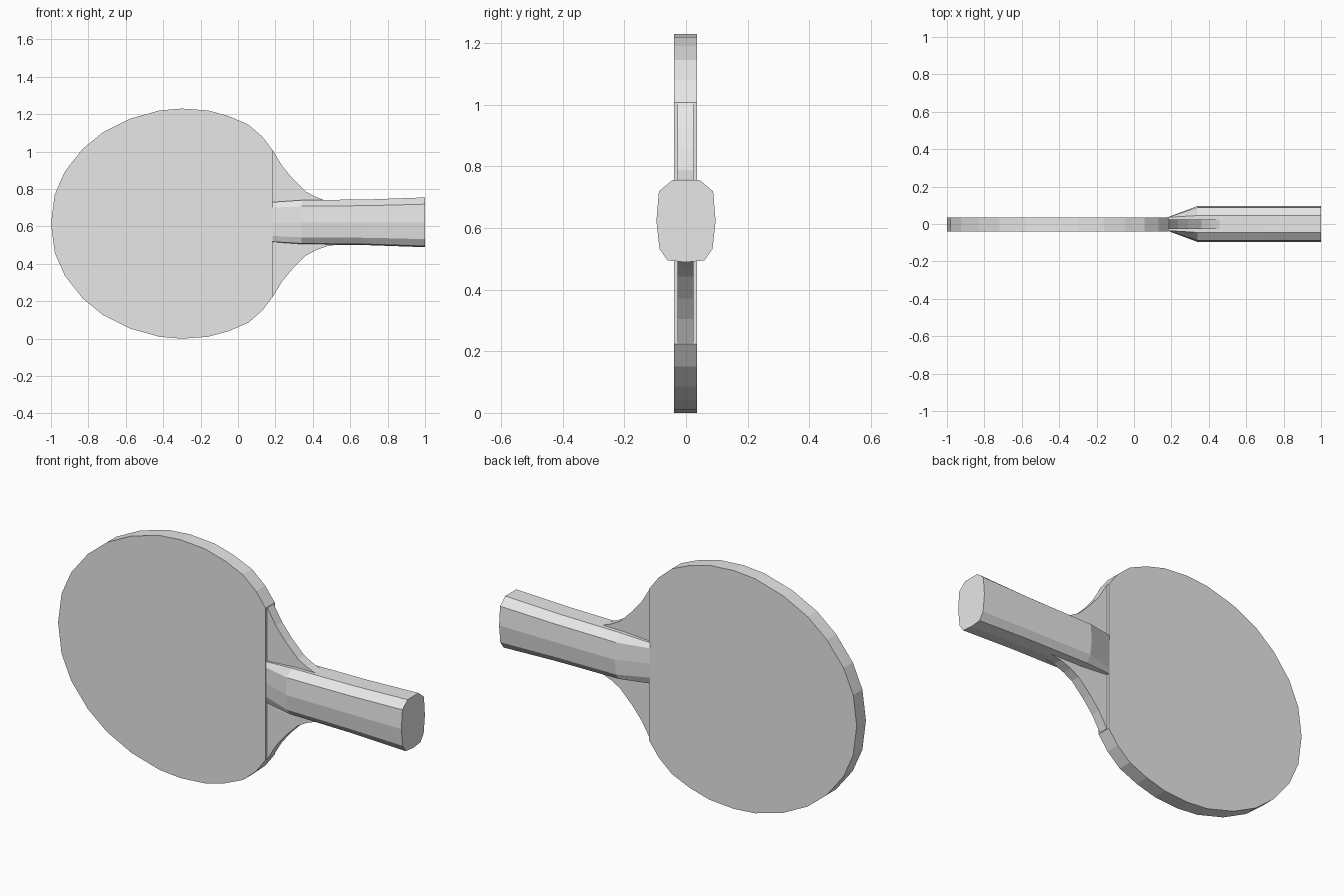
import bpy
import bmesh

cube = bpy.data.objects.get("Cube")
if cube:
    bpy.data.objects.remove(cube, do_unlink=True)

grey = bpy.data.materials.new("plain grey")
grey.use_nodes = True
grey.diffuse_color = (0.8, 0.8, 0.8, 1)
grey.node_tree.nodes["Principled BSDF"].inputs["Base Color"].default_value = (0.8, 0.8, 0.8, 1)

BLADE_Z = 0.615
HANDLE_Z = 0.622


def loft(name, rings):
    """Skin a list of equal-length vertex rings and cap both ends."""
    bm = bmesh.new()
    loops = [[bm.verts.new(p) for p in ring] for ring in rings]
    count = len(loops[0])
    for a, b in zip(loops, loops[1:]):
        for i in range(count):
            j = (i + 1) % count
            bm.faces.new((a[i], a[j], b[j], b[i]))
    bm.faces.new(loops[0][::-1])
    bm.faces.new(loops[-1])
    bmesh.ops.recalc_face_normals(bm, faces=bm.faces)
    mesh = bpy.data.meshes.new(name)
    bm.to_mesh(mesh)
    bm.free()
    mesh.materials.append(grey)
    obj = bpy.data.objects.new(name, mesh)
    bpy.context.collection.objects.link(obj)
    return obj


def slab(name, upper, y_front, y_back):
    """Flat plate whose upper outline is mirrored about the blade axis."""
    lower = [(x, -h) for x, h in reversed(upper) if h > 0]
    outline = upper + lower
    return loft(name, [[(x, y, BLADE_Z + h) for x, h in outline]
                       for y in (y_front, y_back)])


# Rounded blade with its straight covering edge beside the handle
slab("blade", [(-1, 0), (-0.98, 0.155), (-0.925, 0.28), (-0.83, 0.4),
               (-0.72, 0.49), (-0.58, 0.56), (-0.42, 0.605), (-0.3, 0.615),
               (-0.16, 0.605), (-0.05, 0.575), (0.055, 0.53), (0.13, 0.465),
               (0.185, 0.392)], -0.039, 0.036)

# Thinner flared neck
slab("neck", [(0.14, 0.39), (0.187, 0.39), (0.235, 0.31), (0.29, 0.243),
              (0.36, 0.173), (0.41, 0.145), (0.47, 0.122), (0.6, 0.1)],
     -0.027, 0.024)

# Faceted handle: half cross-section from top to bottom, mirrored across y
half = [(0.045, 0.133), (0.088, 0.097), (0.096, 0), (0.086, -0.09),
        (0.06, -0.127)]
section = half + [(0, -0.133)] + [(-y, z) for y, z in reversed(half)]


def handle_ring(x, height, max_y):
    return [(x, max(-max_y, min(max_y, y)), HANDLE_Z + z * height)
            for y, z in section]


loft("handle", [handle_ring(0.18, 0.81, 0.036),
                handle_ring(0.34, 0.89, 0.1),
                handle_ring(0.7, 0.92, 0.1),
                handle_ring(1.0, 1.0, 0.1)])
